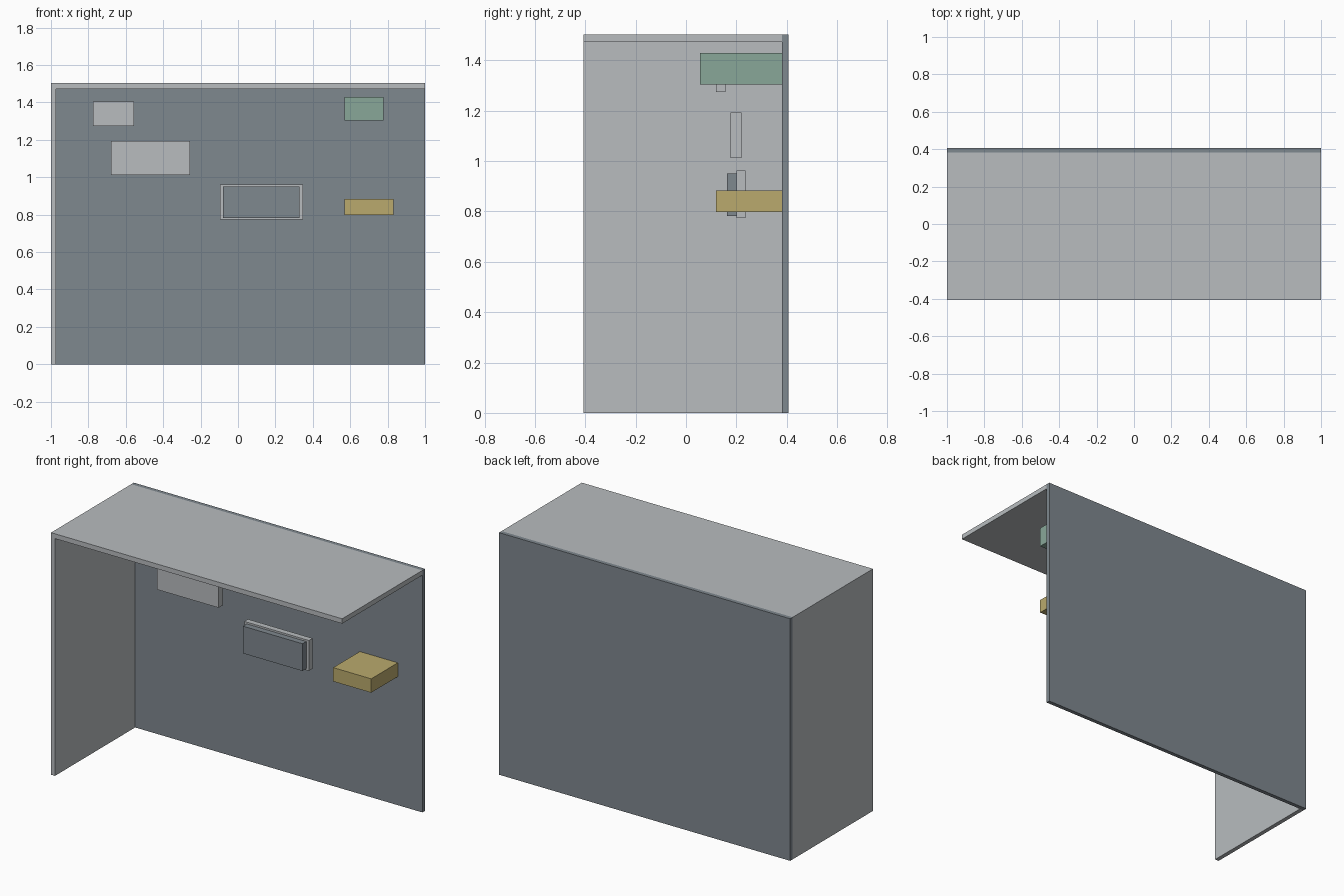
import bpy
import bmesh
from mathutils import Vector

if "Cube" in bpy.data.objects:
    bpy.data.objects.remove(bpy.data.objects["Cube"])


def material(name, rgb):
    """Flat colour given as sRGB 0-255, stored as linear."""
    lin = [((c / 255 + 0.055) / 1.055) ** 2.4 for c in rgb]
    mat = bpy.data.materials.new(name)
    mat.diffuse_color = (*lin, 1.0)
    mat.use_nodes = True
    mat.node_tree.nodes["Principled BSDF"].inputs["Base Color"].default_value = mat.diffuse_color
    return mat


light_grey = material("light_grey", (184, 188, 191))
slate = material("slate_grey", (127, 136, 143))
green = material("soft_green", (137, 167, 153))
ochre = material("ochre", (186, 170, 109))


def box(name, x, y, z, mat):
    """Box between (min, max) pairs on each axis."""
    lo, hi = Vector((x[0], y[0], z[0])), Vector((x[1], y[1], z[1]))
    bm = bmesh.new()
    bmesh.ops.create_cube(bm, size=1.0)
    for v in bm.verts:
        v.co = (lo + hi) / 2 + v.co * (hi - lo)
    mesh = bpy.data.meshes.new(name)
    bm.to_mesh(mesh)
    bm.free()
    mesh.materials.append(mat)
    obj = bpy.data.objects.new(name, mesh)
    bpy.context.collection.objects.link(obj)
    return obj


FRONT, WALL, BACK = -0.406, 0.381, 0.406
TOP, CEILING = 1.503, 1.473

# Shell: back wall, left side wall and roof; front, right and floor are open
box("back_wall", (-1, 1), (WALL, BACK), (0, TOP), slate)
box("left_wall", (-1, -0.973), (FRONT, WALL), (0, CEILING), light_grey)
box("roof", (-1, 1), (FRONT, WALL), (CEILING, TOP), light_grey)

# Thin panels floating in front of the back wall
box("small_panel", (-0.775, -0.555), (0.12, 0.156), (1.275, 1.404), light_grey)
box("large_panel", (-0.68, -0.256), (0.176, 0.22), (1.013, 1.193), light_grey)

# Framed screen: light backing with a dark plate in front
box("screen_frame", (-0.097, 0.347), (0.2, 0.236), (0.773, 0.962), light_grey)
box("screen", (-0.08, 0.329), (0.163, 0.2), (0.782, 0.951), slate)

# Boxes fixed to the back wall on the right
box("upper_box", (0.57, 0.777), (0.056, WALL), (1.303, 1.428), green)
box("lower_box", (0.57, 0.831), (0.12, WALL), (0.798, 0.884), ochre)
